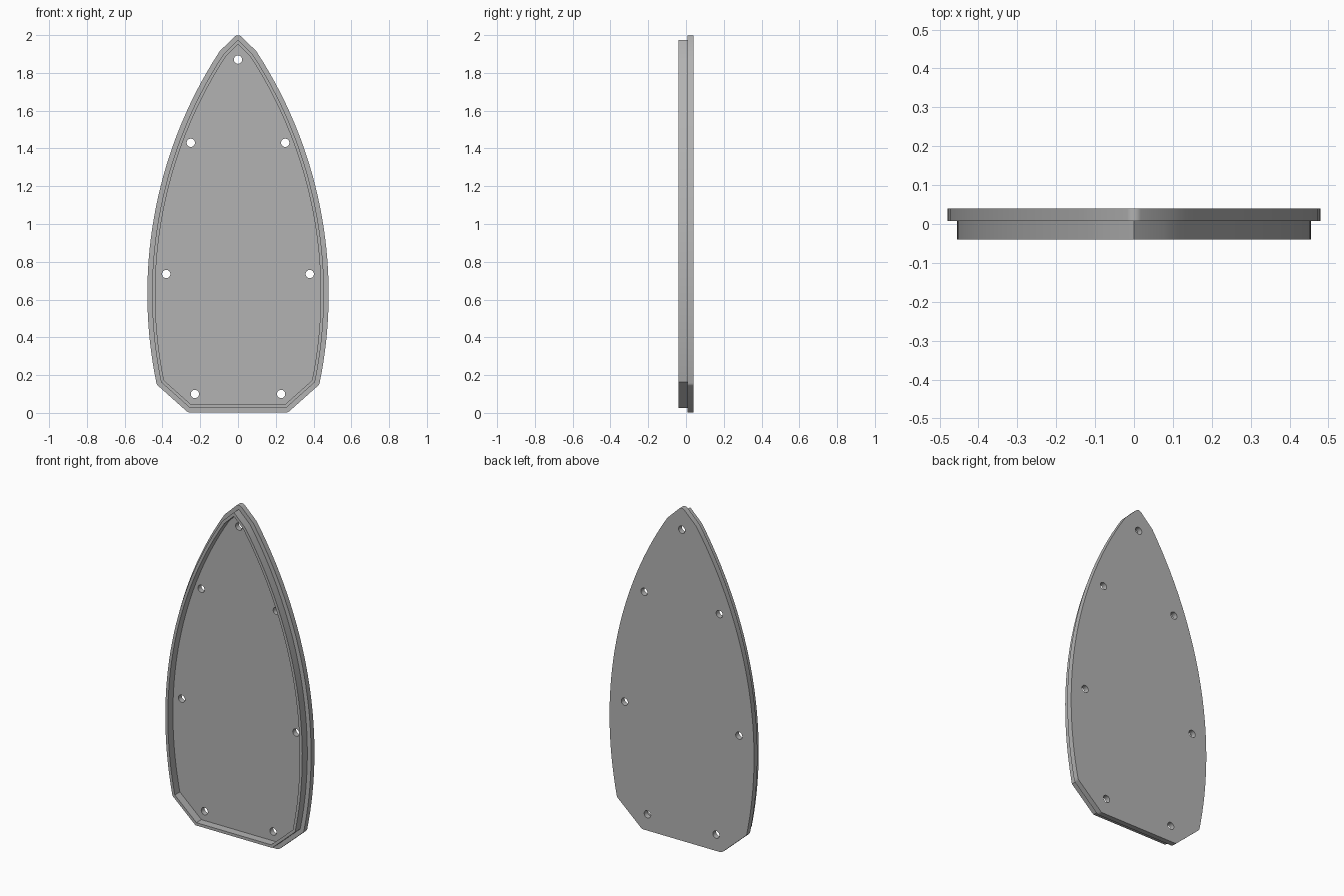
import bpy, bmesh, math
from mathutils import Vector

cube = bpy.data.objects.get("Cube")
if cube:
    bpy.data.objects.remove(cube, do_unlink=True)

grey = bpy.data.materials.new("plain grey")
grey.use_nodes = True
colour = (0.45, 0.45, 0.45, 1)
grey.diffuse_color = colour
grey.node_tree.nodes["Principled BSDF"].inputs["Base Color"].default_value = colour


def pointed_outline(steps=32):
    """Counter-clockwise outline in x, z: flat foot, cut corners, bowed sides, tip."""
    radius, widest, level = 2.32, 0.455, 0.63
    low, high = 0.163, 1.9
    side = [Vector((0.255, 0.027))]
    for i in range(steps + 1):
        z = low + (high - low) * i / steps
        drop = radius - math.sqrt(radius ** 2 - (z - level) ** 2)
        side.append(Vector((widest - drop, z)))
    left = [Vector((-p.x, p.y)) for p in reversed(side)]
    return side + [Vector((0, 1.974))] + left


def offset(points, distance, rounded=False):
    """Move an outline outwards, mitring or rounding its corners."""
    result = []
    for i, p in enumerate(points):
        a = (p - points[i - 1]).normalized()
        b = (points[(i + 1) % len(points)] - p).normalized()
        n1, n2 = Vector((a.y, -a.x)), Vector((b.y, -b.x))
        if rounded and n1.angle(n2) > 0.3:
            for k in range(7):
                n = n1.lerp(n2, k / 6).normalized()
                result.append(p + n * distance)
        else:
            n = (n1 + n2).normalized()
            result.append(p + n * distance / n.dot(n1))
    return result


def circle(x, z, radius=0.022, sides=24):
    turn = 2 * math.pi / sides
    return [Vector((x + radius * math.cos(i * turn), z + radius * math.sin(i * turn)))
            for i in range(sides)]


def slab(name, loops, front, back):
    """Fill the area between outlines and extrude it from front to back."""
    bm = bmesh.new()
    for loop in loops:
        verts = [bm.verts.new((p.x, front, p.y)) for p in loop]
        for i, v in enumerate(verts):
            bm.edges.new((verts[i - 1], v))
    bmesh.ops.triangle_fill(bm, use_beauty=True, use_dissolve=False,
                            edges=bm.edges[:], normal=(0, -1, 0))
    extruded = bmesh.ops.extrude_face_region(bm, geom=bm.faces[:], use_keep_orig=True)
    moved = [g for g in extruded["geom"] if isinstance(g, bmesh.types.BMVert)]
    bmesh.ops.translate(bm, verts=moved, vec=(0, back - front, 0))
    bmesh.ops.recalc_face_normals(bm, faces=bm.faces[:])
    mesh = bpy.data.meshes.new(name)
    bm.to_mesh(mesh)
    bm.free()
    mesh.materials.append(grey)
    obj = bpy.data.objects.new(name, mesh)
    bpy.context.collection.objects.link(obj)
    bpy.ops.object.select_all(action="DESELECT")
    obj.select_set(True)
    bpy.context.view_layer.objects.active = obj
    bpy.ops.object.shade_smooth_by_angle(angle=math.radians(25))
    return obj


rim = pointed_outline()

# Back plate with screw holes
holes = [circle(0, 1.87)]
for x, z in ((0.25, 1.43), (0.38, 0.735), (0.228, 0.1)):
    holes += [circle(x, z), circle(-x, z)]
slab("back_plate", [offset(rim, 0.025, rounded=True)] + holes, 0.008, 0.04)

# Raised rim standing in front of the plate
slab("raised_rim", [rim, offset(rim, -0.017)], -0.04, 0.008)
